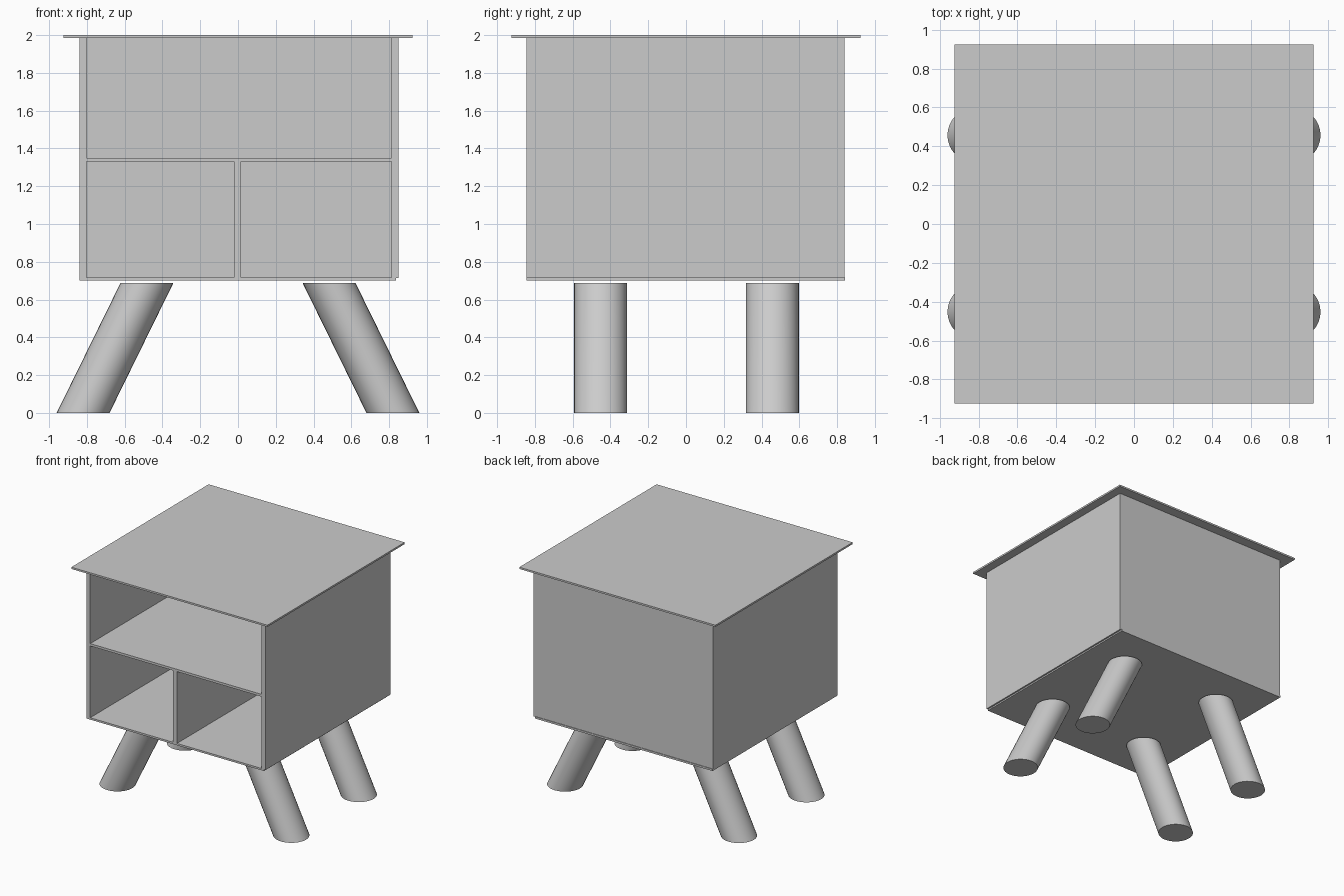
import bpy, bmesh
from mathutils import Matrix

if "Cube" in bpy.data.objects:
    bpy.data.objects.remove(bpy.data.objects["Cube"])


def finish(name, bm):
    bmesh.ops.recalc_face_normals(bm, faces=bm.faces)
    mesh = bpy.data.meshes.new(name)
    bm.to_mesh(mesh)
    bm.free()
    ob = bpy.data.objects.new(name, mesh)
    bpy.context.collection.objects.link(ob)
    return ob


def board(name, x, y, z):
    """Flat board from (min, max) ranges."""
    bm = bmesh.new()
    bmesh.ops.create_cube(bm, size=1)
    for v in bm.verts:
        for i, (lo, hi) in enumerate((x, y, z)):
            v.co[i] = lo if v.co[i] < 0 else hi
    return finish(name, bm)


def leg(name, sx, y):
    """Cylinder sheared outward so both ends stay level."""
    height, radius, top_x, foot_x = 0.688, 0.14, 0.482, 0.82
    bm = bmesh.new()
    bmesh.ops.create_cone(bm, cap_ends=True, segments=32, radius1=radius,
                          radius2=radius, depth=height,
                          matrix=Matrix.Translation((0, 0, height / 2)))
    for v in bm.verts:
        v.co.x += sx * (foot_x + (top_x - foot_x) * v.co.z / height)
        v.co.y += y
    ob = finish(name, bm)
    bpy.context.view_layer.objects.active = ob
    ob.select_set(True)
    bpy.ops.object.shade_smooth_by_angle()
    ob.select_set(False)


# Cabinet shell
depth = (-0.845, 0.797)
board("top_panel", (-0.925, 0.925), (-0.925, 0.925), (1.985, 2.0))
board("bottom_panel", (-0.84, 0.836), (-0.845, 0.843), (0.702, 0.718))
board("left_side", (-0.84, -0.803), depth, (0.71, 1.985))
board("right_side", (0.812, 0.85), depth, (0.714, 1.985))
board("back_panel", (-0.84, 0.85), (0.797, 0.838), (0.714, 1.985))

# Open compartments
board("shelf", (-0.803, 0.812), depth, (1.33, 1.35))
board("divider", (-0.02, 0.016), depth, (0.718, 1.33))

# Splayed legs
for sx, side in ((-1, "left"), (1, "right")):
    for y, end in ((-0.452, "front"), (0.457, "back")):
        leg(f"{end}_{side}_leg", sx, y)
